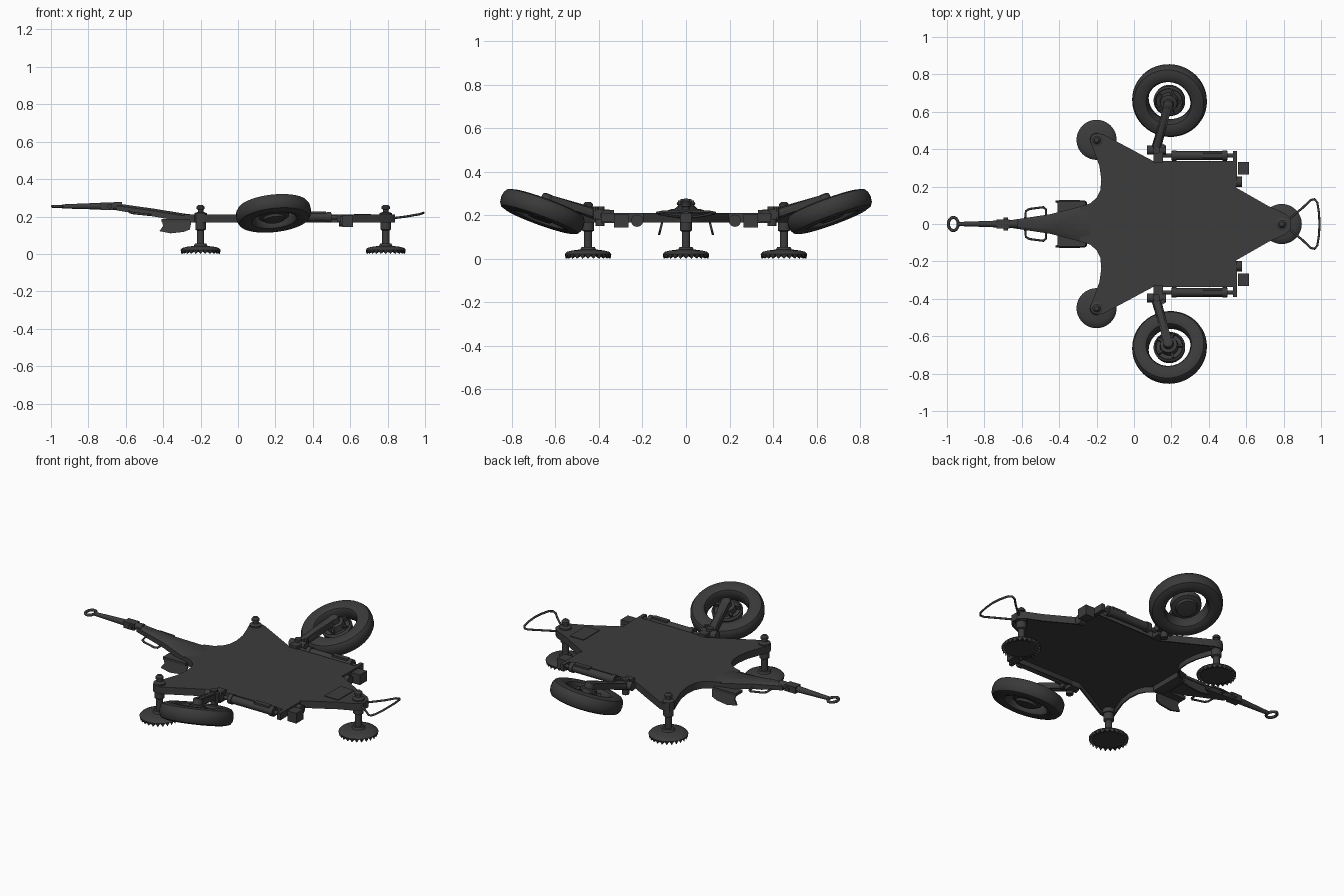
import bpy, bmesh, math
from mathutils import Vector, Matrix

if "Cube" in bpy.data.objects:
    bpy.data.objects.remove(bpy.data.objects["Cube"])

steel = bpy.data.materials.new("dark_grey_steel")
steel.diffuse_color = (0.045, 0.045, 0.045, 1)
steel.use_nodes = True
steel.node_tree.nodes["Principled BSDF"].inputs["Base Color"].default_value = steel.diffuse_color
rubber = bpy.data.materials.new("dark_grey_rubber")
rubber.diffuse_color = (0.042, 0.042, 0.042, 1)
rubber.use_nodes = True
rubber.node_tree.nodes["Principled BSDF"].inputs["Base Color"].default_value = rubber.diffuse_color


def finish(name, bm, mat=steel, matrix=None):
    if matrix:
        bm.transform(matrix)
    bmesh.ops.recalc_face_normals(bm, faces=bm.faces)
    me = bpy.data.meshes.new(name)
    bm.to_mesh(me)
    bm.free()
    me.materials.append(mat)
    ob = bpy.data.objects.new(name, me)
    bpy.context.collection.objects.link(ob)
    bpy.ops.object.select_all(action='DESELECT')
    ob.select_set(True)
    bpy.context.view_layer.objects.active = ob
    bpy.ops.object.shade_smooth_by_angle(angle=math.radians(35))
    return ob


def aim(p1, p2):
    d = Vector(p2) - Vector(p1)
    mid = (Vector(p1) + Vector(p2)) / 2
    return Matrix.Translation(mid) @ d.to_track_quat('Z', 'Y').to_matrix().to_4x4(), d.length


def rod(name, p1, p2, r, r2=None, n=20):
    m, length = aim(p1, p2)
    bm = bmesh.new()
    bmesh.ops.create_cone(bm, cap_ends=True, segments=n, radius1=r,
                          radius2=r if r2 is None else r2, depth=length)
    return finish(name, bm, matrix=m)


def box(name, c, size, matrix=None):
    bm = bmesh.new()
    bmesh.ops.create_cube(bm, size=1)
    bm.transform(Matrix.Translation(c) @ Matrix.Diagonal((*size, 1)))
    return finish(name, bm, matrix=matrix)


def lathe(name, profile, n, mat=steel, matrix=None, closed=False, teeth=None):
    """Spin (radius, z) points; a ring index in teeth gets alternate points raised."""
    bm = bmesh.new()
    rings = []
    for k, (r, z) in enumerate(profile):
        rings.append([bm.verts.new((r * math.cos(2 * math.pi * i / n), r * math.sin(2 * math.pi * i / n),
                                    z + (0.02 if k == teeth and i % 2 else 0))) for i in range(n)])
    pairs = list(zip(rings, rings[1:])) + ([(rings[-1], rings[0])] if closed else [])
    for a, b in pairs:
        for i in range(n):
            bm.faces.new((a[i], a[(i + 1) % n], b[(i + 1) % n], b[i]))
    if not closed:
        bm.faces.new(rings[0])
        bm.faces.new(rings[-1])
    return finish(name, bm, mat, matrix)


def tube(name, pts, r, closed=False):
    cu = bpy.data.curves.new(name, 'CURVE')
    cu.dimensions = '3D'
    cu.bevel_depth = r
    cu.bevel_resolution = 2
    cu.use_fill_caps = True
    sp = cu.splines.new('POLY')
    sp.points.add(len(pts) - 1)
    for p, co in zip(sp.points, pts):
        p.co = (*co, 1)
    sp.use_cyclic_u = closed
    cu.materials.append(steel)
    ob = bpy.data.objects.new(name, cu)
    bpy.context.collection.objects.link(ob)


# star-shaped platform: thin deck with a hanging skirt, open below
half = [(-0.29, 0.093), (-0.235, 0.11), (-0.2, 0.14), (-0.18, 0.18), (-0.175, 0.24), (-0.185, 0.31),
        (-0.21, 0.38), (-0.235, 0.445), (-0.225, 0.475), (-0.2, 0.485), (-0.165, 0.48), (0.1, 0.338),
        (0.545, 0.338), (0.545, 0.195), (0.72, 0.095), (0.81, 0.055), (0.84, 0.025)]
outline = half + [(x, -y) for x, y in reversed(half)]
bm = bmesh.new()
deck = bm.faces.new([bm.verts.new((x, y, 0.168)) for x, y in outline])
top = bmesh.ops.extrude_face_region(bm, geom=[deck])
bmesh.ops.translate(bm, vec=(0, 0, 0.042), verts=[v for v in top['geom'] if isinstance(v, bmesh.types.BMVert)])
bmesh.ops.recalc_face_normals(bm, faces=bm.faces)
under = min(bm.faces, key=lambda f: f.calc_center_median().z)
bmesh.ops.inset_region(bm, faces=[under], thickness=0.008)
under = min((f for f in bm.faces if len(f.verts) > 8), key=lambda f: f.calc_center_median().z)
pit = bmesh.ops.extrude_face_region(bm, geom=[under])
bmesh.ops.translate(bm, vec=(0, 0, 0.03), verts=[v for v in pit['geom'] if isinstance(v, bmesh.types.BMVert)])
if under.is_valid:
    bmesh.ops.delete(bm, geom=[under], context='FACES_ONLY')
finish("platform", bm)
box("hatch_plate", (0.665, 0, 0.211), (0.09, 0.15, 0.006))

# tapered drawbar neck
bm = bmesh.new()
rings = []
for x, w, lo, hi in [(-0.22, 0.1, 0.168, 0.208), (-0.29, 0.093, 0.172, 0.216),
                     (-0.45, 0.052, 0.2, 0.242), (-0.65, 0.022, 0.233, 0.27)]:
    rings.append([bm.verts.new((x, y, z)) for y, z in
                  [(-w, lo), (w, lo), (w, hi - 0.012), (w * 0.6, hi), (-w * 0.6, hi), (-w, hi - 0.012)]])
for a, b in zip(rings, rings[1:]):
    for i in range(6):
        bm.faces.new((a[i], a[(i + 1) % 6], b[(i + 1) % 6], b[i]))
bm.faces.new(rings[0])
bm.faces.new(rings[-1])
finish("drawbar_neck", bm)

# drawbar, hinge collar and tow ring
rod("drawbar", (-0.62, 0, 0.256), (-0.94, 0, 0.254), 0.022, 0.011)
box("drawbar_hinge", (-0.7, 0, 0.255), (0.07, 0.05, 0.038))
rod("hinge_pin", (-0.685, -0.036, 0.255), (-0.685, 0.036, 0.255), 0.012)
tube("tow_ring", [(-0.966 + 0.026 * math.cos(a), 0.035 * math.sin(a), 0.254)
                  for a in [i * math.pi / 12 for i in range(24)]], 0.008, True)

# rear guard loop
arc = [(0.82, 0.02, 0.19), (0.9, 0.085, 0.2), (0.945, 0.128, 0.208), (0.965, 0.133, 0.211),
       (0.98, 0.115, 0.215), (0.989, 0.06, 0.218), (0.992, 0, 0.22)]
tube("rear_guard_loop", arc + [(x, -y, z) for x, y, z in reversed(arc[:-1])], 0.006)

# screw jacks with toothed foot pads
for x, y in [(-0.2, 0.45), (-0.2, -0.45), (0.79, 0)]:
    at = Matrix.Translation((x, y, 0))
    lathe("foot_pad", [(0.004, 0.055), (0.03, 0.055), (0.036, 0.043), (0.075, 0.038), (0.098, 0.032),
                       (0.107, 0.022), (0.103, 0.0), (0.088, 0.012), (0.004, 0.012)], 48,
          matrix=at, teeth=6)
    lathe("jack_post", [(0.019, 0.045), (0.019, 0.125), (0.028, 0.13), (0.028, 0.17), (0.033, 0.172),
                        (0.033, 0.218), (0.022, 0.222), (0.015, 0.225), (0.015, 0.238), (0.022, 0.24),
                        (0.022, 0.252), (0.012, 0.262)], 20, matrix=at)

for s in (1, -1):
    # drawbar hand grips
    tube("hand_grip", [(-0.47, s * 0.045, 0.21), (-0.472, s * 0.08, 0.208), (-0.485, s * 0.09, 0.21),
                       (-0.56, s * 0.08, 0.218), (-0.578, s * 0.07, 0.222), (-0.582, s * 0.03, 0.226)], 0.006)

    # trail spades under the neck
    box("spade_rail", (-0.335, s * 0.088, 0.178), (0.15, 0.062, 0.016))
    bm = bmesh.new()
    prof = [(-0.41, 0.186), (-0.26, 0.186), (-0.25, 0.165), (-0.258, 0.13), (-0.29, 0.118),
            (-0.36, 0.11), (-0.42, 0.122), (-0.4, 0.15)]
    sides = [[bm.verts.new((x, s * (0.1 + d + (0.186 - z) * 0.25), z)) for x, z in prof] for d in (0, 0.01)]
    for f in sides:
        bm.faces.new(f)
    for i in range(len(prof)):
        j = (i + 1) % len(prof)
        bm.faces.new((sides[0][i], sides[0][j], sides[1][j], sides[1][i]))
    finish("spade_plate", bm)

    # tilted wheel
    wm = (Matrix.Translation((0.19, s * 0.66, 0.217)) @ Matrix.Rotation(s * math.radians(20), 4, 'X')
          @ Matrix.Rotation(math.radians(-6), 4, 'Y'))
    lathe("tyre", [(0.115, -0.028), (0.122, -0.04), (0.14, -0.047), (0.168, -0.046), (0.188, -0.039),
                   (0.198, -0.024), (0.201, 0), (0.198, 0.024), (0.188, 0.039), (0.168, 0.046),
                   (0.14, 0.047), (0.122, 0.04), (0.115, 0.028)], 48, rubber, wm, closed=True)
    lathe("wheel_hub", [(0.03, -0.04), (0.055, -0.038), (0.06, -0.025), (0.082, -0.02), (0.085, 0.01),
                        (0.075, 0.02), (0.07, 0.01), (0.05, 0.012), (0.045, 0.045), (0.028, 0.05),
                        (0.026, 0.08), (0.018, 0.085)], 32, matrix=wm)
    for i in range(5):
        a = 2 * math.pi * i / 5
        m = wm @ Matrix.Rotation(a, 4, 'Z')
        box("hub_rib", (0.05, 0, 0.022), (0.045, 0.012, 0.025), m)

    # swing arm and its pivot
    hub = wm @ Vector((0, 0, 0.065))
    root = Vector((0.12, s * 0.41, 0.205))
    m, length = aim(root, hub)
    box("swing_arm", (0, 0, 0), (0.045, 0.034, length), m)
    rod("arm_tube", root, hub, 0.026, 0.019)
    rod("arm_pivot", (0.07, s * 0.395, 0.205), (0.17, s * 0.395, 0.205), 0.024)
    rod("arm_pivot_pin", (0.12, s * 0.395, 0.15), (0.12, s * 0.395, 0.24), 0.02)
    box("arm_bracket", (0.13, s * 0.36, 0.195), (0.05, 0.06, 0.06))
    rod("arm_bolt", (0.155, s * 0.415, 0.18), (0.155, s * 0.415, 0.24), 0.013, n=8)

    # balancing cylinder along the platform edge
    rod("balancer_rod", (0.12, s * 0.366, 0.195), (0.54, s * 0.366, 0.195), 0.011)
    rod("balancer_cylinder", (0.2, s * 0.366, 0.197), (0.5, s * 0.366, 0.197), 0.023)
    for x in (0.215, 0.485):
        rod("balancer_collar", (x - 0.012, s * 0.366, 0.197), (x + 0.012, s * 0.366, 0.197), 0.028)
    box("balancer_cap", (0.42, s * 0.366, 0.218), (0.1, 0.028, 0.016))

    # rear bracket, tool box and canister
    box("rear_bracket", (0.54, s * 0.295, 0.19), (0.022, 0.19, 0.04))
    box("tool_box", (0.585, s * 0.298, 0.175), (0.058, 0.066, 0.06))
    rod("canister", (0.54, s * 0.225, 0.175), (0.578, s * 0.225, 0.175), 0.028)
